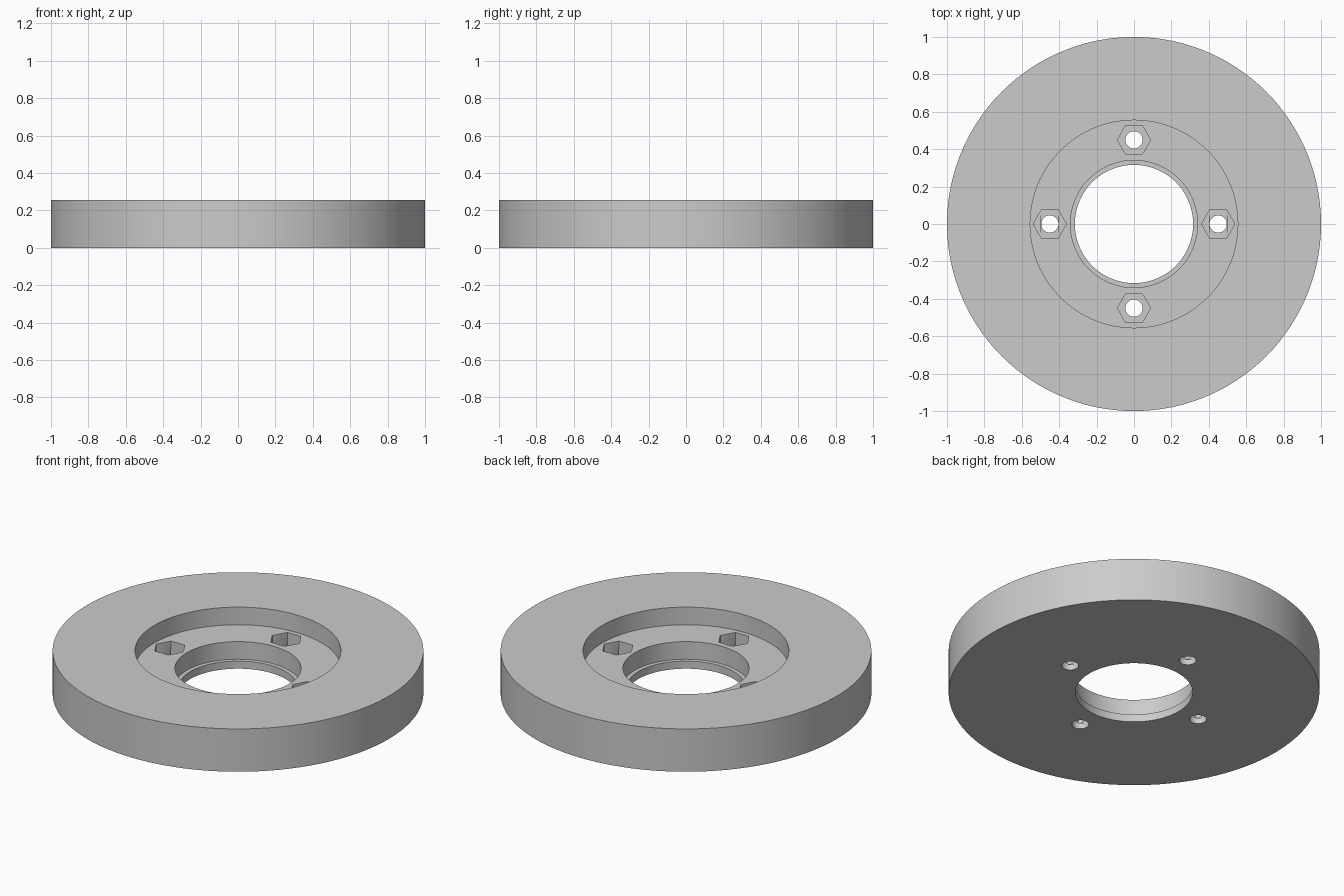
import bpy
import bmesh
import math
from mathutils import Matrix

cube = bpy.data.objects.get("Cube")
if cube:
    bpy.data.objects.remove(cube, do_unlink=True)

FLOOR = 0.15        # height of the recessed floor
BOLT_CIRCLE = 0.45  # distance of the bolt holes from the centre

grey = bpy.data.materials.new("light_grey")
grey.use_nodes = True
colour = (0.6, 0.6, 0.6, 1)
grey.diffuse_color = colour
grey.node_tree.nodes["Principled BSDF"].inputs["Base Color"].default_value = colour


def add_object(name, bm):
    bmesh.ops.recalc_face_normals(bm, faces=bm.faces)
    mesh = bpy.data.meshes.new(name)
    bm.to_mesh(mesh)
    bm.free()
    mesh.materials.append(grey)
    obj = bpy.data.objects.new(name, mesh)
    bpy.context.collection.objects.link(obj)
    return obj


def lathe(name, profile, steps):
    """Turn a closed (radius, height) profile around the z axis."""
    bm = bmesh.new()
    verts = [bm.verts.new((r, 0, z)) for r, z in profile]
    edges = [bm.edges.new((v, verts[i - 1])) for i, v in enumerate(verts)]
    bmesh.ops.spin(bm, geom=verts + edges, cent=(0, 0, 0), axis=(0, 0, 1),
                   angle=math.tau, steps=steps, use_duplicate=False)
    bmesh.ops.remove_doubles(bm, verts=bm.verts, dist=1e-4)
    return add_object(name, bm)


def prism_cutter(name, outline, bottom, top):
    """Four copies of an upright prism, one at each bolt position."""
    bm = bmesh.new()
    for i in range(4):
        a = i * math.pi / 2
        cx, cy = BOLT_CIRCLE * math.cos(a), BOLT_CIRCLE * math.sin(a)
        face = bm.faces.new([bm.verts.new((cx + x, cy + y, bottom)) for x, y in outline])
        ext = bmesh.ops.extrude_face_region(bm, geom=[face], use_keep_orig=True)
        moved = [g for g in ext["geom"] if isinstance(g, bmesh.types.BMVert)]
        bmesh.ops.translate(bm, verts=moved, vec=(0, 0, top - bottom))
    obj = add_object(name, bm)
    obj.hide_render = True
    return obj


def polygon(radius, sides):
    return [(radius * math.cos(math.tau * i / sides), radius * math.sin(math.tau * i / sides))
            for i in range(sides)]


def rectangle(hx, hy):
    return [(-hx, -hy), (hx, -hy), (hx, hy), (-hx, hy)]


# Disc with a wide recess, a bearing seat and a centre hole
disc = lathe("flanged_disc", [
    (1.0, 0), (1.0, 0.255), (0.555, 0.255), (0.555, FLOOR),
    (0.34, FLOOR), (0.34, 0.045), (0.316, 0.045), (0.316, 0)], 120)

# Nut pockets that step down through a slot and a square to round bolt holes
cutters = [
    prism_cutter("nut_pocket_cutter", polygon(0.089, 6), 0.05, 0.2),
    prism_cutter("slot_cutter", rectangle(0.047, 0.0765), 0.042, 0.1),
    prism_cutter("square_cutter", rectangle(0.0465, 0.0465), 0.034, 0.09),
    prism_cutter("bolt_hole_cutter", polygon(0.046, 32), -0.1, 0.08),
]
bpy.ops.object.select_all(action="DESELECT")
bpy.context.view_layer.objects.active = disc
disc.select_set(True)
for cutter in cutters:
    mod = disc.modifiers.new(cutter.name, "BOOLEAN")
    mod.operation = "DIFFERENCE"
    mod.solver = "EXACT"
    mod.object = cutter
    bpy.ops.object.modifier_apply(modifier=mod.name)
    bpy.data.objects.remove(cutter, do_unlink=True)

bpy.ops.object.shade_smooth_by_angle(angle=math.radians(30))
